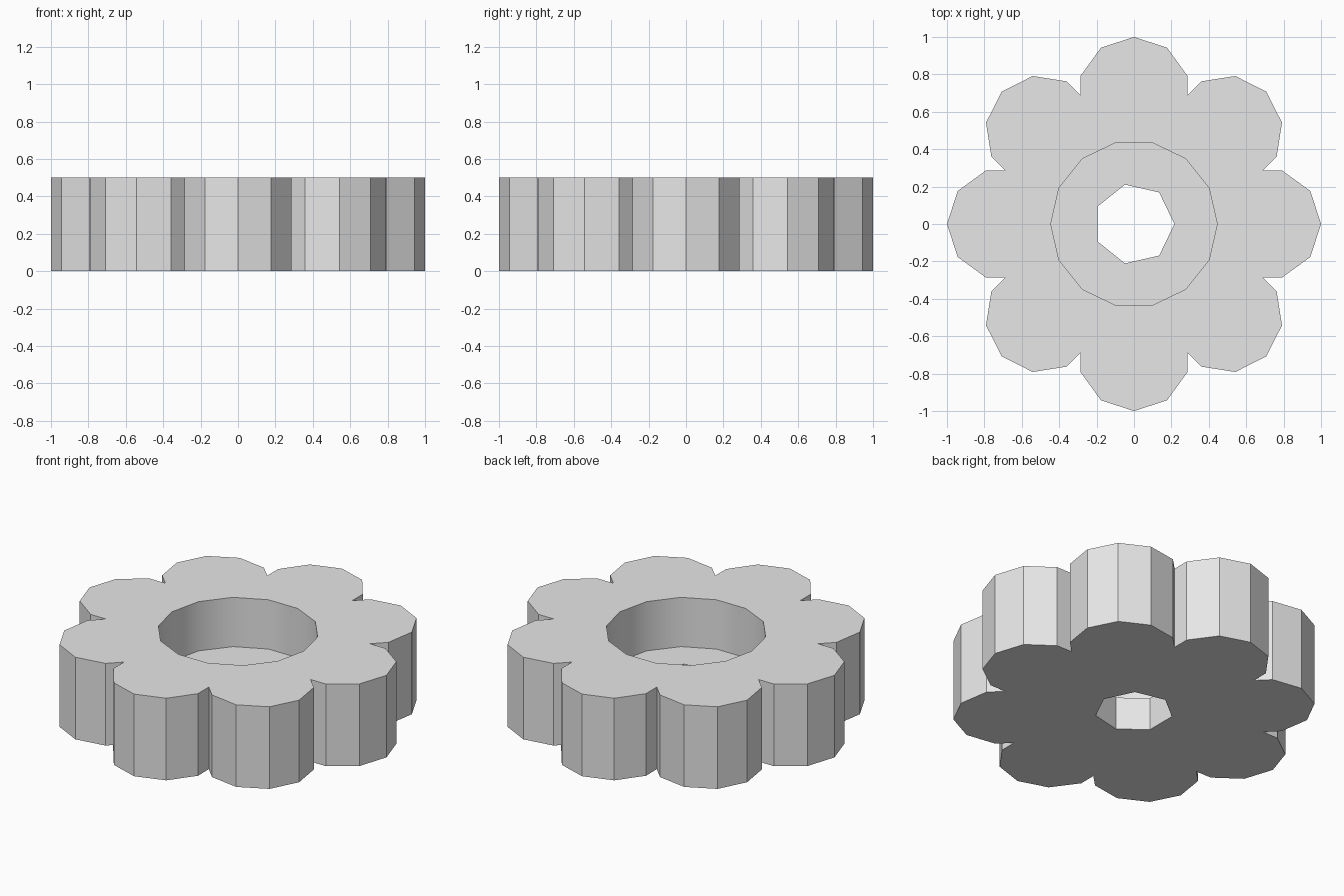
import bpy
import bmesh
from math import cos, sin, pi, radians

cube = bpy.data.objects.get("Cube")
if cube:
    bpy.data.objects.remove(cube, do_unlink=True)

HEIGHT, FLOOR = 0.5, 0.2
PETALS, LOBE_SIDES = 8, 10
LOBE_CENTRE, LOBE_RADIUS = 0.7, 0.3
BORE_SIDES, BORE_RADIUS = 14, 0.445
HOLE_SIDES, HOLE_RADIUS = 7, 0.216


def polygon(sides, radius):
    return [(radius * cos(2 * pi * i / sides), radius * sin(2 * pi * i / sides))
            for i in range(sides)]


def petal_outline():
    """Union of the overlapping lobes: five lobe corners and one notch per petal."""
    step = 2 * pi / LOBE_SIDES
    half = pi / PETALS
    notch = LOBE_RADIUS * sin(2 * step) / sin(half)
    petal = [(notch * cos(half), -notch * sin(half))]
    petal += [(LOBE_CENTRE + LOBE_RADIUS * cos(i * step), LOBE_RADIUS * sin(i * step))
              for i in range(-2, 3)]
    points = []
    for k in range(PETALS):
        c, s = cos(2 * half * k), sin(2 * half * k)
        points += [(x * c - y * s, x * s + y * c) for x, y in petal]
    return points


def wall(bm, points, z0, z1):
    """Vertical wall along a closed outline; returns its lower and upper edges."""
    rings = [[bm.verts.new((x, y, z)) for x, y in points] for z in (z0, z1)]
    low, high = rings
    n = len(points)
    for i in range(n):
        j = (i + 1) % n
        bm.faces.new((low[i], low[j], high[j], high[i]))
    return [[bm.edges.get((r[i], r[(i + 1) % n])) for i in range(n)] for r in rings]


def cap(bm, outer, inner):
    """Flat face between two outlines."""
    bmesh.ops.triangle_fill(bm, edges=outer + inner, use_beauty=True)


# Petal-shaped body with a stepped bore
bm = bmesh.new()
outer_low, outer_high = wall(bm, petal_outline(), 0, HEIGHT)
bore_low, bore_high = wall(bm, polygon(BORE_SIDES, BORE_RADIUS), FLOOR, HEIGHT)
hole_low, hole_high = wall(bm, polygon(HOLE_SIDES, HOLE_RADIUS), 0, FLOOR)
cap(bm, outer_high, bore_high)
cap(bm, bore_low, hole_high)
cap(bm, outer_low, hole_low)
bmesh.ops.recalc_face_normals(bm, faces=bm.faces[:])

mesh = bpy.data.meshes.new("petal_knob")
bm.to_mesh(mesh)
bm.free()
knob = bpy.data.objects.new("petal_knob", mesh)
bpy.context.collection.objects.link(knob)

# Plain grey material
grey = bpy.data.materials.new("light_grey")
grey.use_nodes = True
colour = (0.8, 0.8, 0.8, 1)
grey.diffuse_color = colour
for node in grey.node_tree.nodes:
    if node.type == "BSDF_PRINCIPLED":
        node.inputs["Base Color"].default_value = colour
mesh.materials.append(grey)

# Smooth bore, crisp petals
bpy.ops.object.select_all(action="DESELECT")
knob.select_set(True)
bpy.context.view_layer.objects.active = knob
bpy.ops.object.shade_smooth_by_angle(angle=radians(30))
